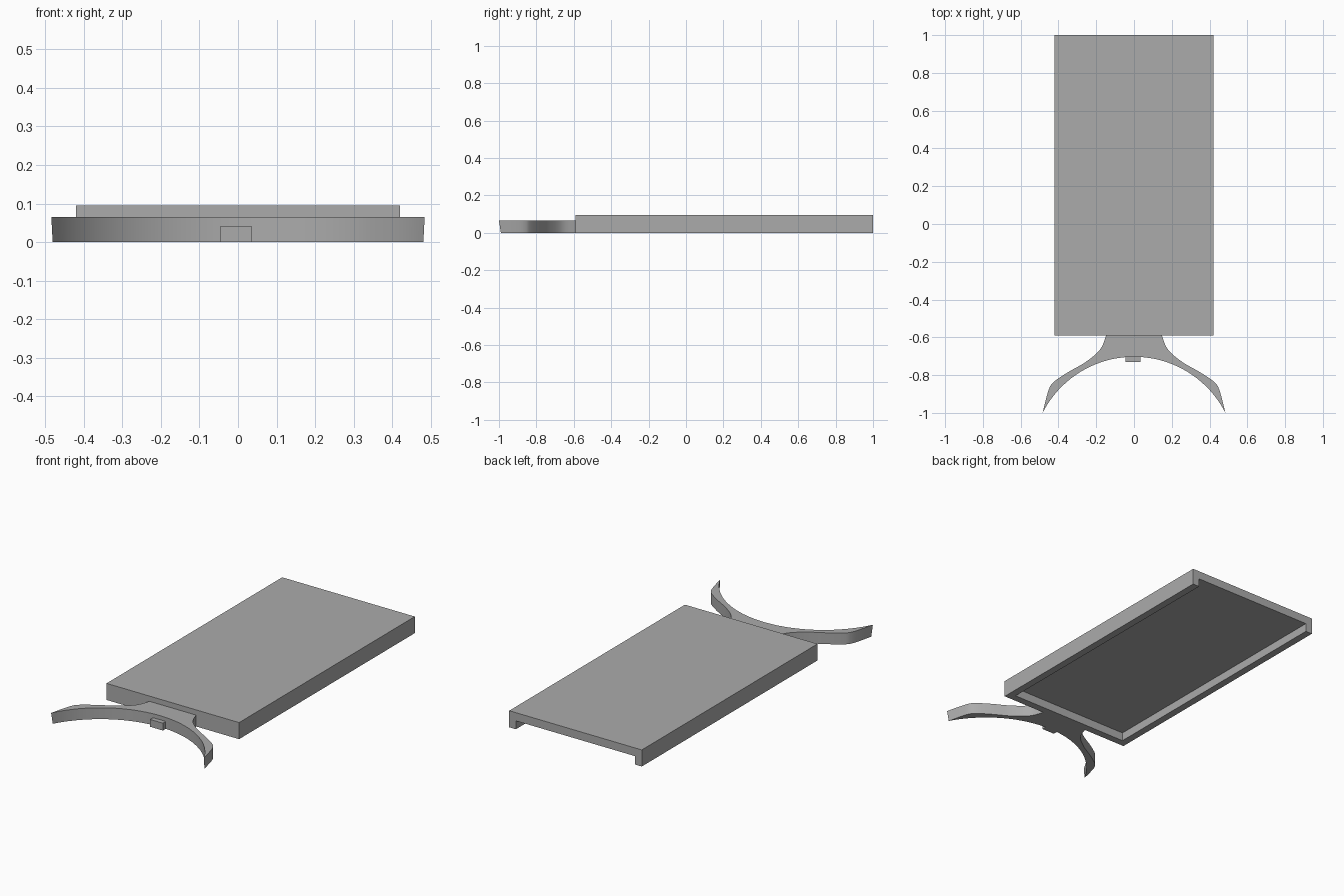
import bpy
import bmesh
import math
from mathutils import Vector

if "Cube" in bpy.data.objects:
    bpy.data.objects.remove(bpy.data.objects["Cube"], do_unlink=True)

GREY = (0.41, 0.41, 0.41, 1)
mat = bpy.data.materials.new("matt grey")
mat.use_nodes = True
mat.diffuse_color = GREY
mat.node_tree.nodes["Principled BSDF"].inputs["Base Color"].default_value = GREY


def add_object(name, bm):
    bmesh.ops.recalc_face_normals(bm, faces=bm.faces[:])
    mesh = bpy.data.meshes.new(name)
    bm.to_mesh(mesh)
    bm.free()
    mesh.materials.append(mat)
    obj = bpy.data.objects.new(name, mesh)
    bpy.context.collection.objects.link(obj)
    return obj


def box(name, low, high):
    bm = bmesh.new()
    bmesh.ops.create_cube(bm, size=1)
    low, high = Vector(low), Vector(high)
    for v in bm.verts:
        v.co = (low + high) / 2 + v.co * (high - low)
    return add_object(name, bm)


def activate(obj):
    bpy.ops.object.select_all(action="DESELECT")
    obj.select_set(True)
    bpy.context.view_layer.objects.active = obj


def spline(points, steps=6):
    """Smooth Catmull-Rom path through the points."""
    p = [Vector(q) for q in points]
    p = [2 * p[0] - p[1]] + p + [2 * p[-1] - p[-2]]
    path = []
    for a, b, c, d in zip(p, p[1:], p[2:], p[3:]):
        for i in range(steps):
            t = i / steps
            path.append(0.5 * (2 * b + (c - a) * t + (2*a - 5*b + 4*c - d) * t**2
                               + (3*b - a - 3*c + d) * t**3))
    return path + [p[-2]]


# Tray: slab hollowed from below, open at the back
tray = box("tray", (-0.42, -0.59, 0), (0.42, 1, 0.095))
cutter = box("tray_cutter", (-0.378, -0.548, -0.1), (0.378, 1.1, 0.048))
cutter.hide_render = True
cut = tray.modifiers.new("hollow", "BOOLEAN")
cut.operation = "DIFFERENCE"
cut.solver = "EXACT"
cut.object = cutter
activate(tray)
bpy.ops.object.modifier_apply(modifier=cut.name)
bpy.data.objects.remove(cutter, do_unlink=True)

# Curved bracket: flared outer edge on each side, circular inner edge
HEIGHT, TIP_X, TIP_Y, CROWN_Y = 0.065, 0.484, -1.0, -0.703
outer = spline([(0.145, -0.585), (0.18, -0.665), (0.255, -0.73), (0.35, -0.785),
                (0.42, -0.832), (0.445, -0.862), (0.463, -0.915), (TIP_X, TIP_Y)])
sag = CROWN_Y - TIP_Y
radius = (TIP_X**2 + sag**2) / (2 * sag)
span = math.asin(TIP_X / radius)
STEPS = 40
inner = []
for i in range(1, STEPS):
    a = span * (1 - 2 * i / STEPS)
    inner.append(Vector((radius * math.sin(a), CROWN_Y - radius + radius * math.cos(a))))
left = [Vector((-p.x, p.y)) for p in reversed(outer)]
outline = outer + inner + left

bm = bmesh.new()
bottom, top = [], []
for p in outline:
    # the underside draws in slightly towards the tips
    k = max(0, (abs(p.x) - 0.4) / (TIP_X - 0.4)) * max(0, (-0.85 - p.y) / 0.15)
    bottom.append(bm.verts.new((p.x * (1 - 0.007 * k), p.y + 0.01 * k, 0)))
    top.append(bm.verts.new((p.x, p.y, HEIGHT)))
bm.faces.new(bottom)
bm.faces.new(top)
for i in range(len(outline)):
    j = (i + 1) % len(outline)
    bm.faces.new((bottom[i], bottom[j], top[j], top[i]))
bracket = add_object("curved_bracket", bm)
activate(bracket)
bpy.ops.object.shade_smooth_by_angle(angle=math.radians(30))

# Small locating tab on the inner edge
box("locating_tab", (-0.045, -0.73, 0), (0.035, -0.69, 0.042))
